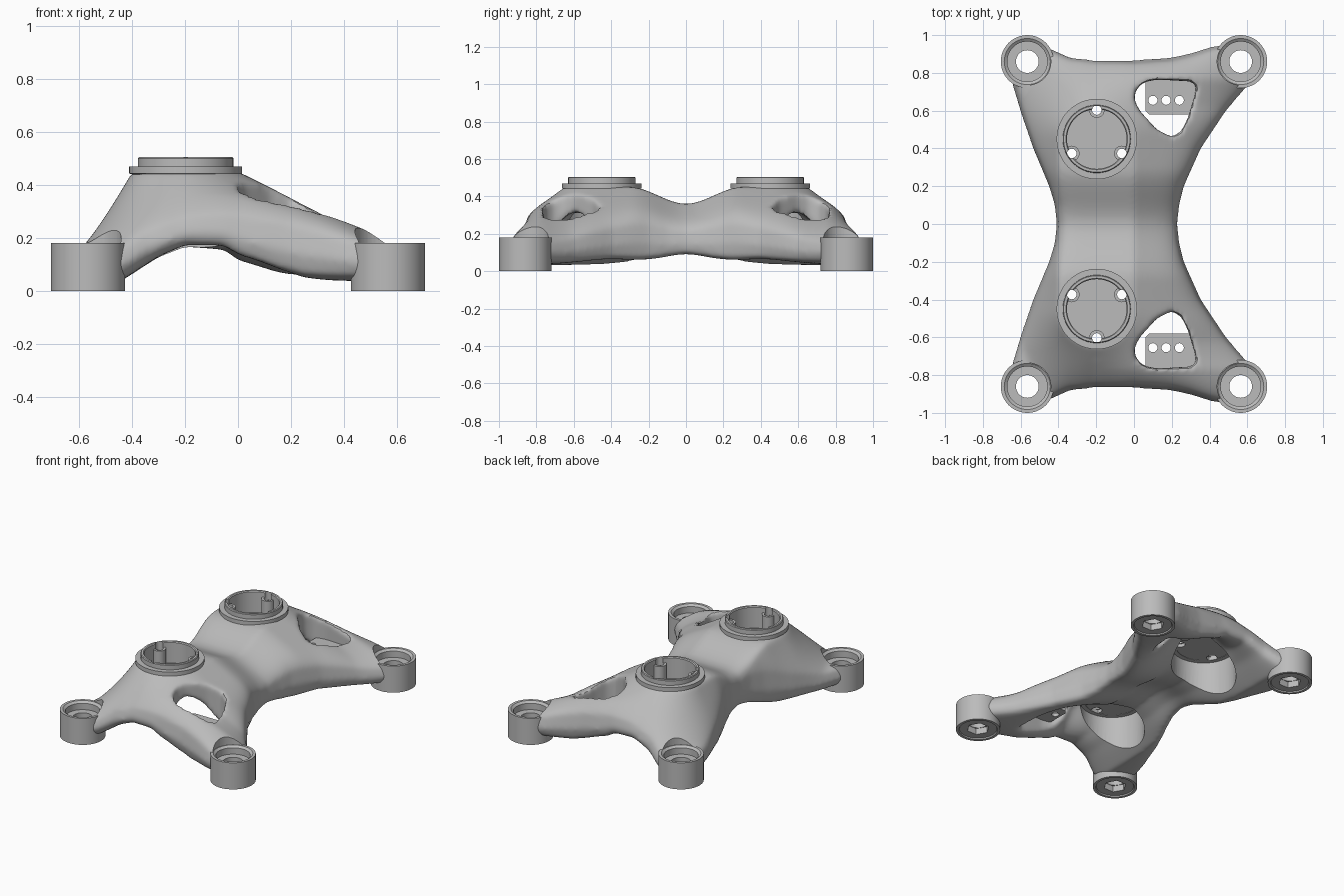
import bpy, bmesh, math
from math import pi, cos, sin, hypot

if "Cube" in bpy.data.objects:
    bpy.data.objects.remove(bpy.data.objects["Cube"])

grey = bpy.data.materials.new("satin_grey")
grey.use_nodes = True
grey.diffuse_color = (0.5, 0.5, 0.5, 1)
grey.node_tree.nodes["Principled BSDF"].inputs["Base Color"].default_value = (0.5, 0.5, 0.5, 1)


def finish(bm, name):
    bmesh.ops.recalc_face_normals(bm, faces=bm.faces)
    me = bpy.data.meshes.new(name)
    bm.to_mesh(me)
    bm.free()
    me.materials.append(grey)
    ob = bpy.data.objects.new(name, me)
    bpy.context.collection.objects.link(ob)
    return ob


def activate(ob):
    bpy.ops.object.select_all(action='DESELECT')
    ob.select_set(True)
    bpy.context.view_layer.objects.active = ob


def modify(ob, kind, **props):
    mod = ob.modifiers.new(kind.lower(), kind)
    for key, value in props.items():
        setattr(mod, key, value)
    activate(ob)
    bpy.ops.object.modifier_apply(modifier=mod.name)


def cut(ob, cutter):
    cutter.hide_render = True
    modify(ob, 'BOOLEAN', operation='DIFFERENCE', solver='EXACT', object=cutter)


def add_lathe(bm, profile, centre, closed=False, steps=48):
    # Profile points are (radius, z); a third item makes that ring hexagonal
    rings = []
    for p in profile:
        ring = []
        for i in range(steps):
            a = 2 * pi * i / steps
            r = p[0]
            if len(p) > 2:
                r *= cos(pi / 6) / cos(a % (pi / 3) - pi / 6)
            ring.append(bm.verts.new((centre[0] + r * cos(a), centre[1] + r * sin(a), p[1])))
        rings.append(ring)
    pairs = list(zip(rings, rings[1:])) + ([(rings[-1], rings[0])] if closed else [])
    for a, b in pairs:
        for i in range(steps):
            j = (i + 1) % steps
            bm.faces.new((a[i], a[j], b[j], b[i]))
    bmesh.ops.remove_doubles(bm, verts=bm.verts, dist=1e-5)


def add_rod(bm, centre, r, z0, z1, steps=24):
    add_lathe(bm, [(0, z0), (r, z0), (r, z1), (0, z1)], centre, steps=steps)


def add_prism(bm, points, z0, z1):
    low = [bm.verts.new((x, y, z0)) for x, y in points]
    high = [bm.verts.new((x, y, z1)) for x, y in points]
    bm.faces.new(low)
    bm.faces.new(high)
    for i in range(len(points)):
        j = (i + 1) % len(points)
        bm.faces.new((low[i], low[j], high[j], high[i]))


def follow(table, t):
    if t <= table[0][0]:
        return table[0][1]
    for (a, va), (b, vb) in zip(table, table[1:]):
        if t <= b:
            return va + (vb - va) * (t - a) / (b - a)
    return table[-1][1]


# Outline of the body and its underside arch
LEFT = [(0, -.41), (.1, -.42), (.2, -.45), (.4, -.535), (.6, -.605), (.75, -.65), (.95, -.69)]
RIGHT = [(0, .23), (.1, .24), (.2, .265), (.4, .355), (.6, .49), (.75, .62), (.95, .69)]
ENDS = [(-1, .95), (-.66, .935), (-.5, .885), (-.3, .868), (0, .868), (.3, .882), (.45, .905), (.62, .945), (1, .965)]
ARCH = [(-.45, .03), (-.3, .125), (-.2, .16), (-.05, .14), (0, .1), (.15, .055), (.25, .035)]


def top_height(x, y):
    t = min(1, y / .3)
    ridge = .36 + .09 * t * t * (3 - 2 * t)
    dx, dy = x + .2, max(0, y - .45)
    r = hypot(dx, dy)
    if r <= .2:
        return ridge
    if dx > 0:
        # The outer arm stays higher than the inner one
        lift = .3 + .7 * min(1, max(0, (y - .62) / .15))
        slope = dx * dx * .5 + dy * dy * .75 - .42 * lift * dx * dy
    else:
        slope = dx * dx * (1.7 - 2.2 * (r - .2)) + dy * dy * .8
    return max(.19, ridge - (r - .2) * slope / (r * r))


def bottom_height(x, y):
    spread = .16 if y > .58 else .22
    hollow = .225 * math.exp(-((x - .04) / .19) ** 2 - ((y - .58) / spread) ** 2)
    return follow(ARCH, x) + .035 * math.exp(-(y / .15) ** 2) + hollow


# Body: one rounded patch with an upper and a lower skin
bm = bmesh.new()
NU, NV = 56, 88
skins = ([], [])
for j in range(NV + 1):
    v = 2 * j / NV - 1
    rows = ([], [])
    for i in range(NU + 1):
        u = 2 * i / NU - 1
        y = v * follow(ENDS, u)
        xl, xr = follow(LEFT, abs(y)), follow(RIGHT, abs(y))
        x = xl + (xr - xl) * (u + 1) / 2
        hi, lo = top_height(x, abs(y)), bottom_height(x, abs(y))
        mid = lo + (hi - lo) * .42
        f = max(0, (1 - abs(u) ** 8) * (1 - abs(v) ** 16)) ** .3
        rows[0].append(bm.verts.new((x, y, mid + (hi - mid) * f)))
        rows[1].append(bm.verts.new((x, y, mid + (lo - mid) * f)))
    for skin, row in zip(skins, rows):
        skin.append(row)
for k, g in enumerate(skins):
    for j in range(NV):
        for i in range(NU):
            quad = (g[j][i], g[j][i + 1], g[j + 1][i + 1], g[j + 1][i])
            bm.faces.new(quad if k == 0 else quad[::-1])
bmesh.ops.remove_doubles(bm, verts=bm.verts, dist=1e-5)
body = finish(bm, "body")

# Windows through the wide arms, then soften everything
WINDOW = [(0, .66), (.01, .71), (.05, .75), (.12, .765), (.3, .755), (.325, .74), (.33, .71),
          (.285, .56), (.25, .49), (.2, .46), (.12, .5), (.03, .6)]
bm = bmesh.new()
for s in (1, -1):
    add_prism(bm, [(x, s * y) for x, y in WINDOW], -.1, .7)
cutters = [finish(bm, "window_cutter")]
cut(body, cutters[0])
modify(body, 'REMESH', mode='VOXEL', voxel_size=.013)
modify(body, 'SMOOTH', factor=.5, iterations=12)

# Clear the body for the feet and the tower cups
FEET = [(sx * .565, sy * .86) for sx in (1, -1) for sy in (1, -1)]
bm = bmesh.new()
for c in FEET:
    add_rod(bm, c, .125, -.2, .7, 48)
for s in (1, -1):
    add_lathe(bm, [(0, -.2), (.205, -.2), (.205, .31), (.175, .31), (.175, .7), (0, .7)], (-.197, s * .45))
cutters.append(finish(bm, "socket_cutter"))
cut(body, cutters[1])
parts = [body]

# Feet: counterbored on top, hexagonal pocket below
FOOT = [(.14, 0), (.14, .18), (.122, .18), (.106, .168), (.106, .125), (.06, .125),
        (.06, .05), (.072, .05, 'hex'), (.072, .008, 'hex'), (.118, .008), (.122, 0)]
for k, c in enumerate(FEET):
    bm = bmesh.new()
    add_lathe(bm, FOOT, c, closed=True)
    parts.append(finish(bm, f"foot_{k + 1}"))

COLLAR = [(.158, .33), (.158, .499), (.163, .505), (.176, .505), (.18, .5), (.18, .47),
          (.213, .47), (.213, .443), (.185, .435), (.185, .33)]
for s, side in ((1, "back"), (-1, "front")):
    centre = (-.197, s * .45)
    spots = [(centre[0] + .153 * cos(a), centre[1] + s * .153 * sin(a))
             for a in (pi / 2, pi * 7 / 6, pi * 11 / 6)]
    # Screw hole cutter, wider from below
    bm = bmesh.new()
    for p in spots:
        add_lathe(bm, [(0, .2), (.034, .2), (.034, .335), (.025, .335), (.025, .6), (0, .6)], p, steps=24)
    drill = finish(bm, "screw_cutter")
    cutters.append(drill)

    # Tower collar, cup floor and screw posts
    bm = bmesh.new()
    add_lathe(bm, COLLAR, centre, closed=True)
    collar = finish(bm, side + "_tower_collar")
    bm = bmesh.new()
    add_rod(bm, centre, .205, .312, .36, 48)
    floor = finish(bm, side + "_cup_floor")
    bm = bmesh.new()
    for p in spots:
        add_rod(bm, p, .041, .35, .468)
    posts = finish(bm, side + "_screw_posts")
    for ob in (collar, floor, posts):
        cut(ob, drill)
        parts.append(ob)

    # Tab with three holes inside the window
    bm = bmesh.new()
    tab = [(.06, .6), (.08, .58), (.3, .58), (.325, .7), (.325, .745), (.3, .78), (.06, .785)]
    add_prism(bm, [(x, s * y) for x, y in tab], .195, .215)
    plate = finish(bm, side + "_tab")
    bm = bmesh.new()
    for x in (.1, .17, .24):
        add_rod(bm, (x, s * .655), .024, .1, .4)
    cutters.append(finish(bm, "tab_cutter"))
    cut(plate, cutters[-1])
    parts.append(plate)

for ob in cutters:
    bpy.data.objects.remove(ob)
for ob in parts:
    activate(ob)
    bpy.ops.object.shade_smooth_by_angle(angle=math.radians(35))
